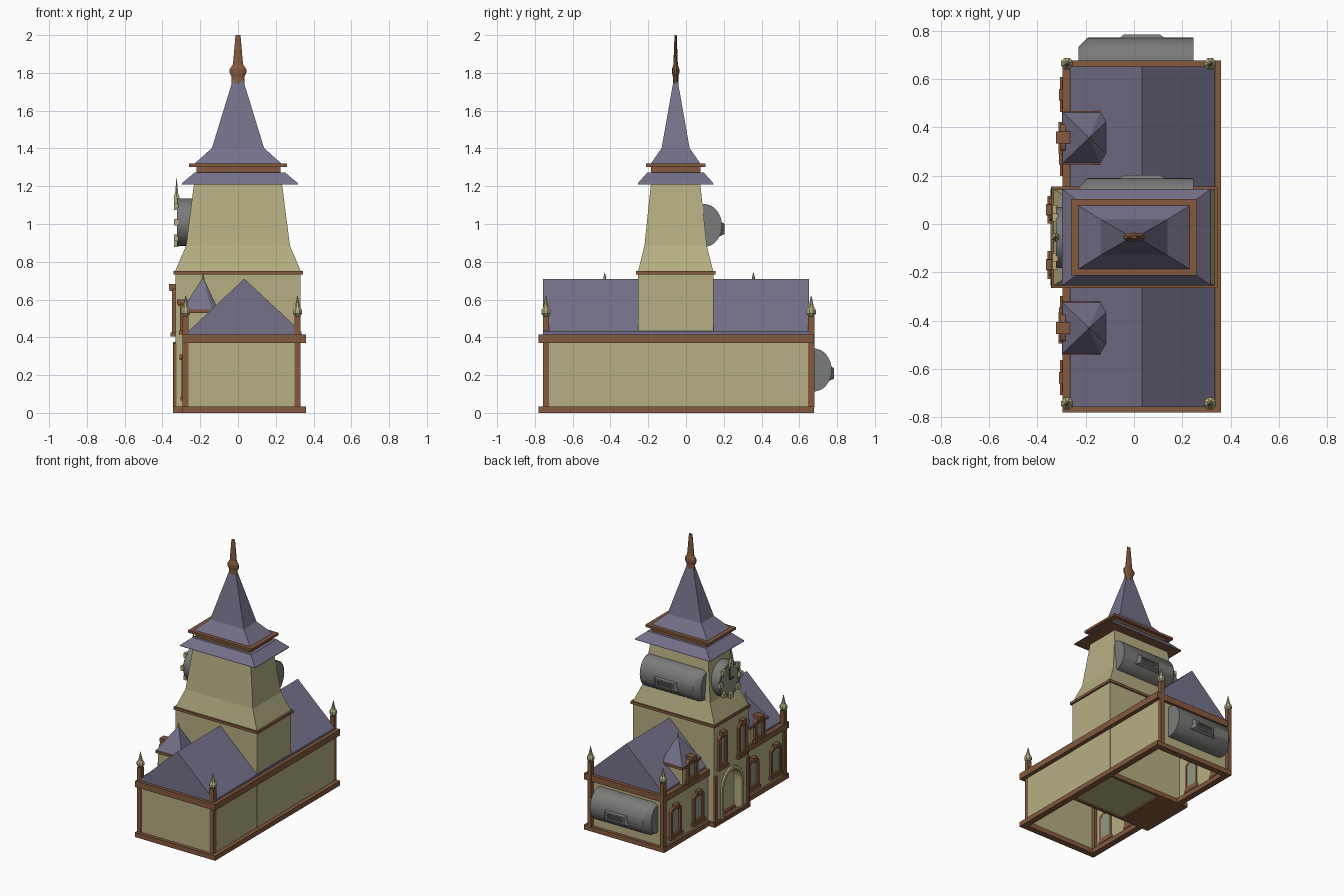
import bpy, bmesh, math

if "Cube" in bpy.data.objects:
    bpy.data.objects.remove(bpy.data.objects["Cube"])


def material(name, rgb):
    m = bpy.data.materials.new(name)
    m.diffuse_color = (*rgb, 1)
    m.use_nodes = True
    m.node_tree.nodes["Principled BSDF"].inputs["Base Color"].default_value = m.diffuse_color
    return m


CREAM = material("cream plaster", (0.47, 0.43, 0.225))
SLATE = material("slate purple", (0.180, 0.165, 0.255))
BROWN = material("brown timber", (0.235, 0.100, 0.048))
GREY = material("drum grey", (0.195, 0.200, 0.190))
GLASS = material("pale glass", (0.29, 0.31, 0.235))
DARK = material("dark grey", (0.06, 0.06, 0.055))
CY = -0.055          # tower axis in y


def loft(name, rings, mat, caps=(True, True), smooth=False, closed=False):
    """Skin a list of equal-length point loops."""
    bm = bmesh.new()
    vs = [[bm.verts.new(p) for p in r] for r in rings]
    n = len(vs[0])
    pairs = list(zip(vs, vs[1:])) + ([(vs[-1], vs[0])] if closed else [])
    for a, b in pairs:
        for i in range(n):
            j = (i + 1) % n
            bm.faces.new((a[i], a[j], b[j], b[i]))
    if not closed:
        if caps[0]:
            bm.faces.new(vs[0][::-1])
        if caps[1]:
            bm.faces.new(vs[-1])
    bmesh.ops.recalc_face_normals(bm, faces=bm.faces)
    me = bpy.data.meshes.new(name)
    bm.to_mesh(me)
    bm.free()
    ob = bpy.data.objects.new(name, me)
    bpy.context.collection.objects.link(ob)
    me.materials.append(mat)
    if smooth:
        bpy.ops.object.select_all(action='DESELECT')
        ob.select_set(True)
        bpy.context.view_layer.objects.active = ob
        bpy.ops.object.shade_smooth_by_angle(angle=math.radians(35))
    return ob


def rect(x0, x1, y0, y1, z):
    return [(x0, y0, z), (x1, y0, z), (x1, y1, z), (x0, y1, z)]


def box(name, x0, x1, y0, y1, z0, z1, mat, caps=(True, True)):
    return loft(name, [rect(x0, x1, y0, y1, z0), rect(x0, x1, y0, y1, z1)], mat, caps)


def rim(name, x0, x1, y0, y1, z0, z1, t, mat):
    """Rectangular ring of thickness t."""
    i = (x0 + t, x1 - t, y0 + t, y1 - t)
    return loft(name, [rect(x0, x1, y0, y1, z0), rect(x0, x1, y0, y1, z1),
                       rect(*i, z1), rect(*i, z0)], mat, closed=True)


def lathe(name, profile, x, y, mat, sides=8, sy=1.0, smooth=False):
    rings = [[(x + r * math.cos(a), y + sy * r * math.sin(a), z)
              for a in (math.tau * (k + .5) / sides for k in range(sides))] for r, z in profile]
    return loft(name, rings, mat, smooth=smooth)


def arch(y, w, z0, z1, rise, n=10):
    """Arched outline in the y-z plane."""
    top = [(y + w / 2 * math.cos(math.pi * k / n),
            z1 - rise + rise * math.sin(math.pi * k / n)) for k in range(n + 1)]
    return [(y - w / 2, z0), (y + w / 2, z0)] + top


def at_x(x, pts):
    return [(x, y, z) for y, z in pts]


def window(name, x, y, w, z0, z1, cap=0.03, rise=0.03):
    """Arched window on a wall facing -x: frame, glass, sill, keystone."""
    o = arch(y, w, z0, z1, rise)
    i = arch(y, w - .04, z0 + .02, z1 - .02, rise * .8)
    loft(name + "_frame", [at_x(x + .004, o), at_x(x - .018, o),
                           at_x(x - .018, i), at_x(x + .004, i)], BROWN, closed=True)
    loft(name + "_glass", [at_x(x + .003, i), at_x(x - .005, i)], GLASS)
    box(name + "_sill", x - .025, x + .004, y - w / 2 - .01, y + w / 2 + .01, z0 - .015, z0 + .005, BROWN)
    box(name + "_keystone", x - .03, x + .004, y - .024, y + .024, z1 - .015, z1 + cap - .015, BROWN)


# Long hall: open-bottomed shell, base and eave trim, gable roof
box("hall_walls", -0.28, 0.33, -0.755, 0.655, 0, 0.40, CREAM, caps=(False, True))
rim("hall_base_trim", -0.295, 0.36, -0.78, 0.677, 0, 0.035, 0.045, BROWN)
box("hall_eave", -0.295, 0.36, -0.78, 0.677, 0.37, 0.415, BROWN)
gable = [(-.265, .413), (.335, .413), (.335, .43), (.033, .71), (-.265, .43)]
loft("hall_roof", [[(x, y, z) for x, z in gable] for y in (-.757, .652)], SLATE)

# Corner posts with finials
for x in (-0.277, 0.315):
    for y in (-0.742, 0.663):
        box("corner_post", x - .016, x + .016, y - .016, y + .016, 0.03, 0.51, BROWN)
        lathe("corner_finial", [(.014, .51), (.026, .525), (.026, .545), (.015, .56), (.002, .62)],
              x, y, CREAM)

# Tower: straight base with door recess, then flared upper stage
base = box("tower_base", -0.332, 0.332, CY - .2, CY + .2, 0.01, 0.74, CREAM)
cut = loft("door_cutter", [at_x(-.4, arch(CY, .21, -.05, .35, .12, 14)),
                           at_x(-.26, arch(CY, .21, -.05, .35, .12, 14))], CREAM)
cut.hide_render = True
cut.hide_viewport = True
mod = base.modifiers.new("door", 'BOOLEAN')
mod.object = cut
mod.operation = 'DIFFERENCE'
mod.solver = 'EXACT'
door = arch(CY, .215, .01, .353, .122, 14)
loft("door_panel", [at_x(-.268, door), at_x(-.262, door)], BROWN)
outer, inner = arch(CY, .25, .03, .375, .14, 14), arch(CY, .21, .03, .35, .12, 14)
loft("door_surround", [at_x(-.325, outer), at_x(-.345, outer),
                       at_x(-.345, inner), at_x(-.325, inner)], CREAM, closed=True)
box("door_floor", -0.345, -0.10, CY - .2, CY + .2, 0, 0.02, BROWN)
rim("tower_base_trim", -0.343, 0.355, CY - .21, CY + .21, 0, 0.034, 0.02, BROWN)
for s in (-1, 1):
    y = CY + s * .19
    box("tower_pilaster", -0.342, -0.325, y - .012, y + .012, 0.03, 0.37, BROWN)
box("tower_belt", -0.342, 0.345, CY - .21, CY + .21, 0.733, 0.752, BROWN)


def tiers(name, rows, mat, x=0):
    """Rectangular loft from rows of (half x, half y, z)."""
    return loft(name, [rect(x - a, x + a, CY - b, CY + b, z) for a, b, z in rows], mat)


tiers("tower_upper", [(.333, .199, .75), (.275, .165, .885), (.232, .13, 1.22)], CREAM)
skirt = tiers("tower_skirt_roof", [(.308, .2, 1.21), (.305, .198, 1.218), (.24, .15, 1.272)], SLATE, .01)
skirt.data.materials.append(BROWN)
for f in skirt.data.polygons:
    f.material_index = 1 if f.normal.z < -.9 else 0
tiers("cornice_lower", [(.222, .131, 1.26), (.222, .131, 1.306)], BROWN, .003)
tiers("cornice_upper", [(.26, .158, 1.303), (.26, .158, 1.32)], BROWN)
tiers("spire", [(.23, .131, 1.32), (.138, .074, 1.402), (.028, .011, 1.76)], SLATE)
lathe("spire_finial", [(.035, 1.745), (.035, 1.78), (.046, 1.80), (.046, 1.82), (.028, 1.845),
                       (.014, 2.0)], 0, CY, BROWN, sides=10, sy=.42)

# Dormers with pyramid roofs on the -x side
for y in (0.357, -0.43):
    box("dormer_body", -0.288, -0.13, y - .095, y + .095, 0.40, 0.55, CREAM)
    box("dormer_trim", -0.298, -0.12, y - .11, y + .11, 0.53, 0.548, BROWN)

    def ring(k, z):
        pts = [(-.11, -.105), (.045, -.105), (.08, -.075), (.08, .075), (.045, .105), (-.11, .105)]
        return [(-.185 + a * k, y + b * k, z) for a, b in pts]
    loft("dormer_roof", [ring(1, .548), ring(.02, .715)], SLATE)
    lathe("dormer_finial", [(.006, .70), (.008, .715), (.001, .742)], -.185, y, CREAM, 6)
    window("dormer_window", -0.288, y, 0.11, 0.43, 0.58, cap=.035, rise=.02)
    box("dormer_window_cap", -.322, -.265, y - .025, y + .025, .575, .60, BROWN)

# Ground floor and tower windows
for y in (0.535, 0.27, -0.37, -0.635):
    window("hall_window", -0.28, y, 0.125, 0.08, 0.295)
for s in (-1, 1):
    y = CY + s * .114
    window("tower_window", -0.332, y, 0.095, 0.42, 0.66)
    box("tower_window_cap", -.364, -.32, y - .022, y + .022, .655, .682, BROWN)


def drum(name, y, z):
    """Half-round grey drum along x on a wall facing +y."""
    rings = []
    for x, k, d in ((-.23, .85, .6), (-.2, 1, .92), (-.19, 1, 1), (.245, 1, 1)):
        rings.append([(x, y + .095 * d * math.sin(math.pi * i / 16),
                       z + .114 * k * math.cos(math.pi * i / 16)) for i in range(17)]
                     + [(x, y - .03, z - .114 * k), (x, y - .03, z + .114 * k)])
    loft(name, rings, GREY, smooth=True)
    zc = z - .018

    def frame(a, b, yy):
        return [(.033 - a, yy, zc - b), (.033 + a, yy, zc - b),
                (.033 + a, yy, zc + b), (.033 - a, yy, zc + b)]
    loft(name + "_frame", [frame(.12, .045, y + .07), frame(.075, .028, y + .108),
                           frame(.06, .016, y + .108), frame(.06, .016, y + .08)], GREY, closed=True)
    loft(name + "_slot", [frame(.06, .016, y + .096), frame(.06, .016, y + .100)], DARK)


drum("hall_drum", 0.676, 0.227)
drum("tower_drum", 0.095, 0.992)

# Round dial on the -x side of the tower
ZC = 1.01


def disc(x, r):
    return [(x, CY + r * math.cos(a), ZC + r * math.sin(a))
            for a in (math.tau * k / 32 for k in range(32))]


loft("dial_drum", [disc(-.22, .126), disc(-.322, .126), disc(-.322, .104), disc(-.312, .104)],
     GREY, smooth=True)
loft("dial_face", [disc(-.311, .103), disc(-.315, .103)], GLASS)
for k in range(8):
    a = math.tau * k / 8
    y, z = CY + .116 * math.cos(a), ZC + .116 * math.sin(a)
    box("dial_ornament", -.338, -.315, y - .017, y + .017, z - .017, z + .017, CREAM)
lathe("dial_spike", [(.012, 1.10), (.018, 1.14), (.009, 1.165), (.001, 1.243)], -.325, CY, CREAM, 6)
box("dial_hand_long", -.322, -.314, CY - .004, CY + .004, ZC, ZC + .08, DARK)
box("dial_hand_short", -.322, -.314, CY - .05, CY, ZC - .004, ZC + .004, DARK)
